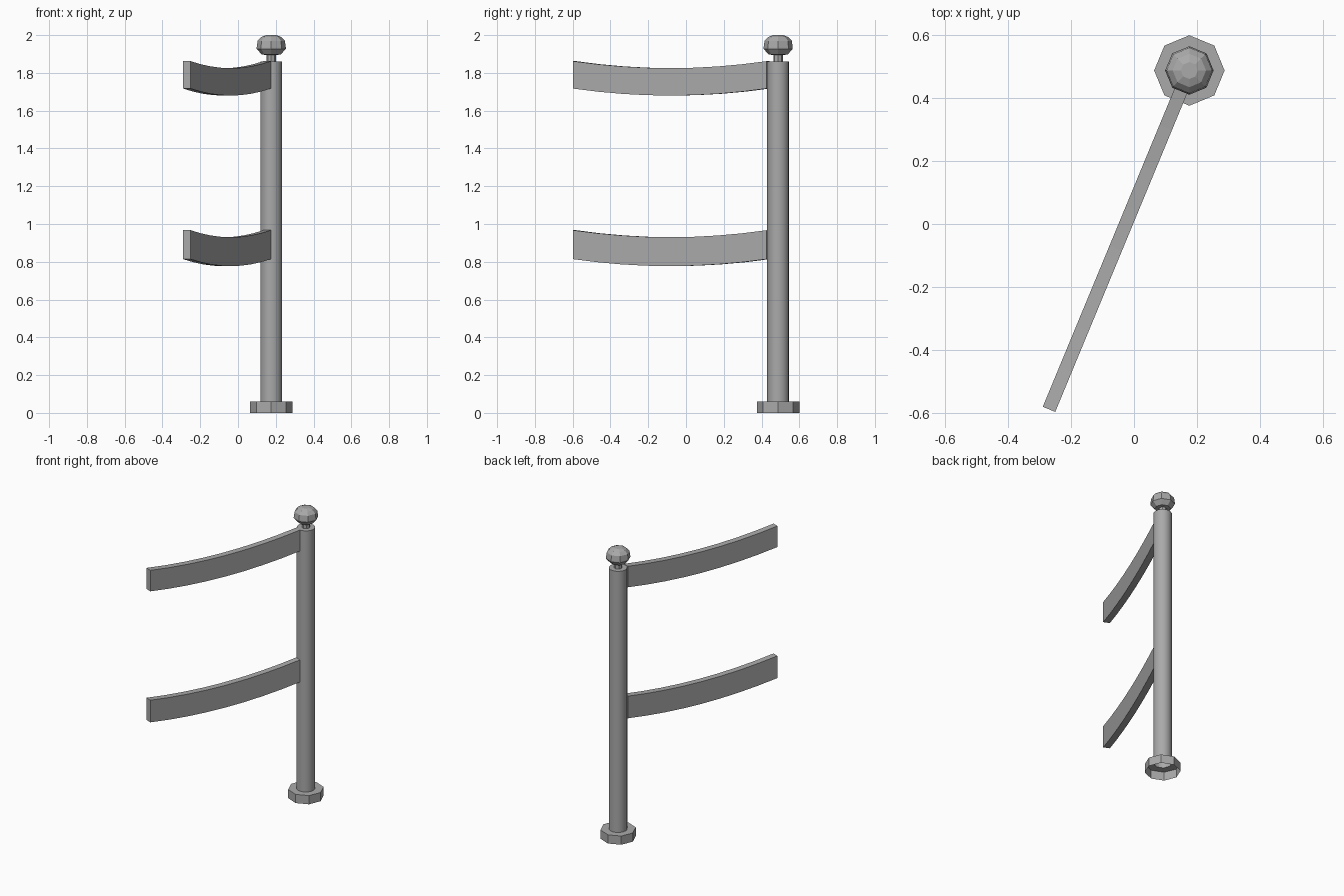
import bpy, bmesh, math
from mathutils import Vector

cube = bpy.data.objects.get("Cube")
if cube:
    bpy.data.objects.remove(cube)

grey = bpy.data.materials.new("steel grey")
grey.use_nodes = True
COLOUR = (0.4, 0.4, 0.4, 1)
grey.diffuse_color = COLOUR
grey.node_tree.nodes["Principled BSDF"].inputs["Base Color"].default_value = COLOUR

POST = Vector((0.176, 0.488, 0))
ALONG = Vector((math.cos(math.radians(67.5)), math.sin(math.radians(67.5)), 0))
ACROSS = Vector((ALONG.y, -ALONG.x, 0))


def finish(name, bm):
    mesh = bpy.data.meshes.new(name)
    bm.to_mesh(mesh)
    bm.free()
    mesh.materials.append(grey)
    obj = bpy.data.objects.new(name, mesh)
    bpy.context.collection.objects.link(obj)
    return obj


def lathe(name, profile, sides, cap=False):
    """Turn an (radius, height) outline, listed upward, around the post axis."""
    bm = bmesh.new()
    rings = []
    for r, z in profile:
        angles = [math.tau * i / sides for i in range(sides)]
        rings.append([bm.verts.new(POST + Vector((r * math.cos(a), r * math.sin(a), z)))
                      for a in angles])
    for low, high in zip(rings, rings[1:]):
        for i in range(sides):
            j = (i + 1) % sides
            bm.faces.new((low[i], low[j], high[j], high[i]))
    if cap:
        bm.faces.new(rings[-1])
    return finish(name, bm)


def rail(name, top, height, sag=0.037, steps=8):
    """Sagging flat bar running from the post surface to its free end."""
    bm = bmesh.new()
    sections = []
    for i in range(steps + 1):
        t = i / steps
        centre = POST - ALONG * (0.058 + 1.108 * t)
        z = top - sag * 4 * t * (1 - t)
        sections.append([bm.verts.new(centre + ACROSS * (0.0215 * s) + Vector((0, 0, h)))
                         for s, h in ((-1, z - height), (1, z - height), (1, z), (-1, z))])
    for a, b in zip(sections, sections[1:]):
        for i in range(4):
            j = (i + 1) % 4
            bm.faces.new((a[i], a[j], b[j], b[i]))
    bm.faces.new(sections[0])
    bm.faces.new(sections[-1])
    bmesh.ops.recalc_face_normals(bm, faces=bm.faces)
    return finish(name, bm)


# Hollow octagonal foot, open underneath
lathe("foot", [(0.112, 0), (0.112, 0.06), (0.058, 0.06)], 8)

# Round tube with a flat top
post = lathe("post", [(0.058, 0.06), (0.058, 1.86)], 16, cap=True)

# Neck and faceted knob
lathe("neck", [(0.026, 1.86), (0.026, 1.9)], 8)
lathe("knob", [(0.026, 1.895), (0.05, 1.897), (0.077, 1.927), (0.077, 1.935),
               (0.072, 1.97), (0.053, 1.99), (0.027, 2.0)], 8, cap=True)

# Two sagging rails
rail("upper_rail", 1.862, 0.145)
rail("lower_rail", 0.967, 0.153)

# Smooth the post side only
bpy.ops.object.select_all(action="DESELECT")
post.select_set(True)
bpy.context.view_layer.objects.active = post
bpy.ops.object.shade_smooth_by_angle(angle=math.radians(40))
